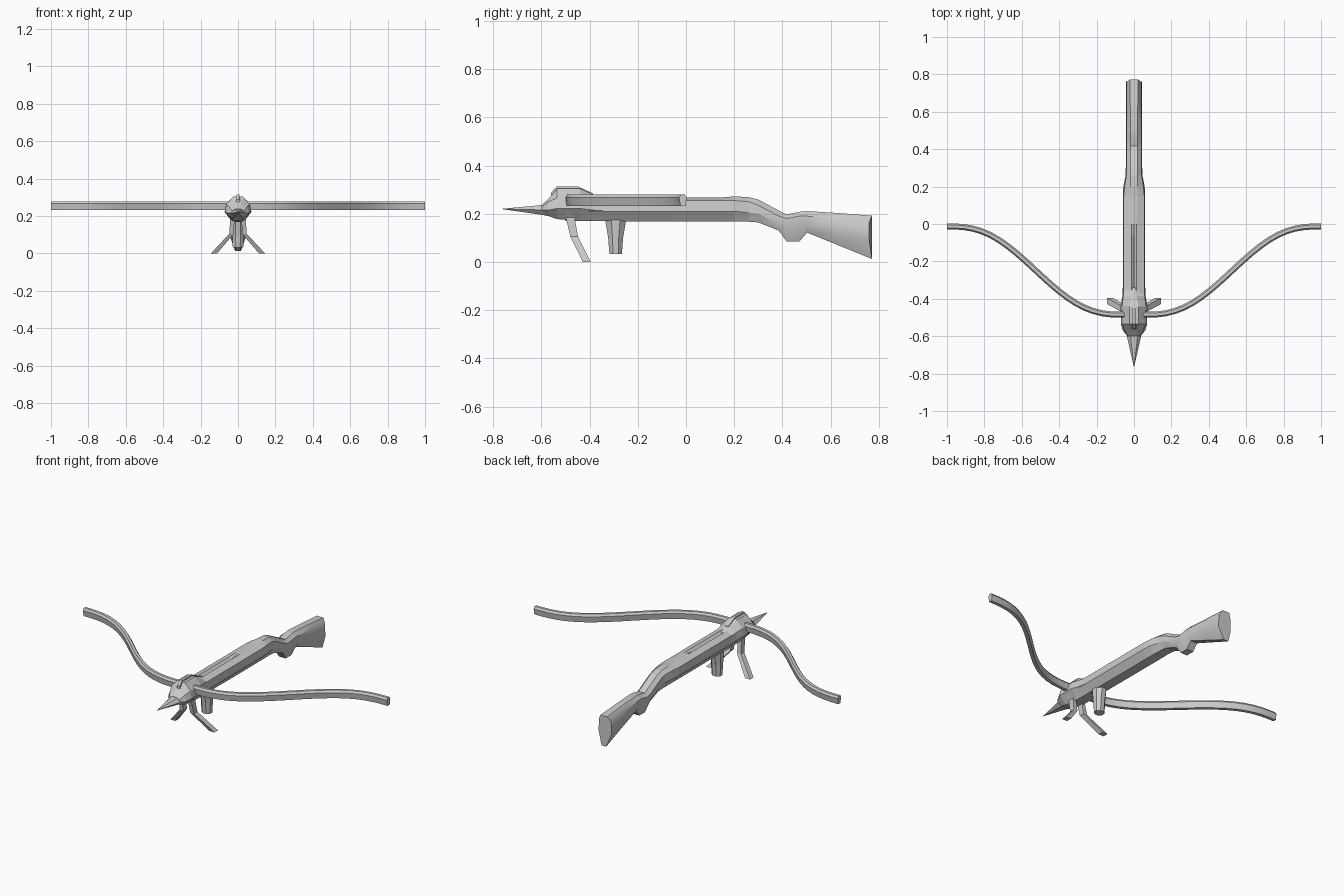
import bpy, bmesh, math
from mathutils import Vector


def loft(name, rings, smooth=None):
    """Skin a list of equal-length point rings and cap both ends."""
    bm = bmesh.new()
    vs = [[bm.verts.new(p) for p in r] for r in rings]
    n = len(vs[0])
    for a, b in zip(vs, vs[1:]):
        for i in range(n):
            bm.faces.new((a[i], a[(i + 1) % n], b[(i + 1) % n], b[i]))
    bm.faces.new(vs[0][::-1])
    bm.faces.new(vs[-1])
    bmesh.ops.recalc_face_normals(bm, faces=bm.faces)
    me = bpy.data.meshes.new(name)
    bm.to_mesh(me)
    bm.free()
    ob = bpy.data.objects.new(name, me)
    bpy.context.collection.objects.link(ob)
    if smooth:
        bpy.ops.object.select_all(action='DESELECT')
        ob.select_set(True)
        bpy.context.view_layer.objects.active = ob
        bpy.ops.object.shade_smooth_by_angle(angle=math.radians(smooth))
    return ob


def section(y, zb, zm, zu, zt, wb, wm, wu, wt, groove=0, dish=0):
    """Symmetric faceted section: bottom, middle, upper, top, groove centre."""
    right = [(wb, y, zb), (wm, y - dish, zm), (wu, y - dish, zu), (wt, y, zt)]
    left = [(-a, b, c) for a, b, c in reversed(right)]
    return right + [(0, y, zt - groove)] + left


# Main stock with bolt groove
loft("stock_body", [
    section(-.50, .170, .21, .255, .268, .030, .060, .055, .014, .012),
    section(-.06, .168, .21, .255, .268, .030, .060, .055, .014, .012),
    section(.00, .168, .21, .255, .268, .030, .060, .055, .014),
    section(.15, .168, .21, .255, .268, .030, .060, .055, .018),
    section(.20, .168, .21, .255, .272, .030, .057, .050, .020),
    section(.26, .167, .205, .25, .269, .028, .045, .041, .020),
    section(.30, .164, .20, .235, .259, .028, .044, .040, .020),
])

# Wrist, pistol bulge and flared shoulder butt
loft("shoulder_stock", [
    section(.30, .164, .20, .235, .259, .028, .044, .040, .020),
    section(.385, .130, .16, .19, .213, .026, .043, .040, .020),
    section(.418, .084, .14, .18, .197, .022, .042, .040, .020),
    section(.470, .084, .14, .19, .208, .022, .042, .040, .020),
    section(.502, .122, .15, .19, .211, .022, .042, .040, .020),
    section(.63, .070, .12, .18, .203, .018, .042, .040, .020),
    section(.772, .012, .09, .165, .192, .015, .043, .040, .022, 0, .012),
], 35)

# Faceted head block
loft("head_block", [
    section(-.598, .200, .215, .228, .238, .018, .035, .032, .012),
    section(-.570, .190, .215, .250, .262, .026, .060, .048, .014),
    section(-.535, .178, .222, .265, .305, .030, .070, .062, .025),
    section(-.440, .169, .222, .265, .305, .030, .072, .064, .025),
    section(-.385, .169, .215, .258, .280, .030, .062, .057, .012),
    section(-.340, .169, .212, .250, .262, .030, .060, .054, .005),
])

# Raised ridge on the head
loft("head_ridge", [
    [(-.012, y, .27), (.012, y, .27), (.008, y, z), (-.008, y, z)]
    for y, z in ((-.560, .288), (-.535, .314), (-.450, .314), (-.385, .284))])

# Front spike
loft("front_spike", [
    [(s * w * x, y, zc + s * h * z) for x, z in
     ((1, 0), (.5, 1), (-.5, 1), (-1, 0), (-.5, -1), (.5, -1))]
    for s, y, zc, w, h in ((1, -.57, .213, .043, .023),
                           (1, -.60, .216, .038, .020),
                           (.02, -.765, .220, .038, .020))])

# Bow limbs: one mirrored S-curve swept with a six-sided section
HEX = ((-.010, -.025), (.010, -.025), (.016, .010),
       (.008, .022), (-.008, .022), (-.016, .010))


def bow_y(x):
    t = max(0, (x - .05) / .95)
    return -.485 + .472 * t ** 3 * (10 - 15 * t + 6 * t * t)


def limb_ring(x, side):
    e = .002
    tan = Vector((2 * e, bow_y(min(1, x + e)) - bow_y(min(1, x) - e), 0)).normalized()
    nor = Vector((-tan.y, tan.x, 0))
    return [(side * (x + nor.x * u), bow_y(x) + nor.y * u, .257 + v) for u, v in HEX]


for side, label in ((1, "right"), (-1, "left")):
    loft(f"bow_limb_{label}", [limb_ring(x, side) for x in
                               [0.03] + [.08 + .92 * i / 20 for i in range(21)]], 30)

    # Bent, splayed bipod leg
    legs = ((.20, .018, .040, -.502, -.465),
            (.105, .022, .047, -.480, -.448),
            (0, .112, .145, -.428, -.395))
    loft(f"bipod_leg_{label}", [
        [(side * x0, y0, z), (side * x1, y0, z), (side * x1, y1, z), (side * x0, y1, z)]
        for z, x0, x1, y0, y1 in legs])

# Tapered eight-sided fore grip
loft("fore_grip", [
    [(w * math.cos(a) * 1.08, -.292 + d * math.sin(a) * 1.08, z)
     for a in [math.pi / 8 + i * math.pi / 4 for i in range(8)]]
    for z, w, d in ((.19, .034, .043), (.165, .034, .042), (.10, .031, .031), (.032, .028, .026))])
